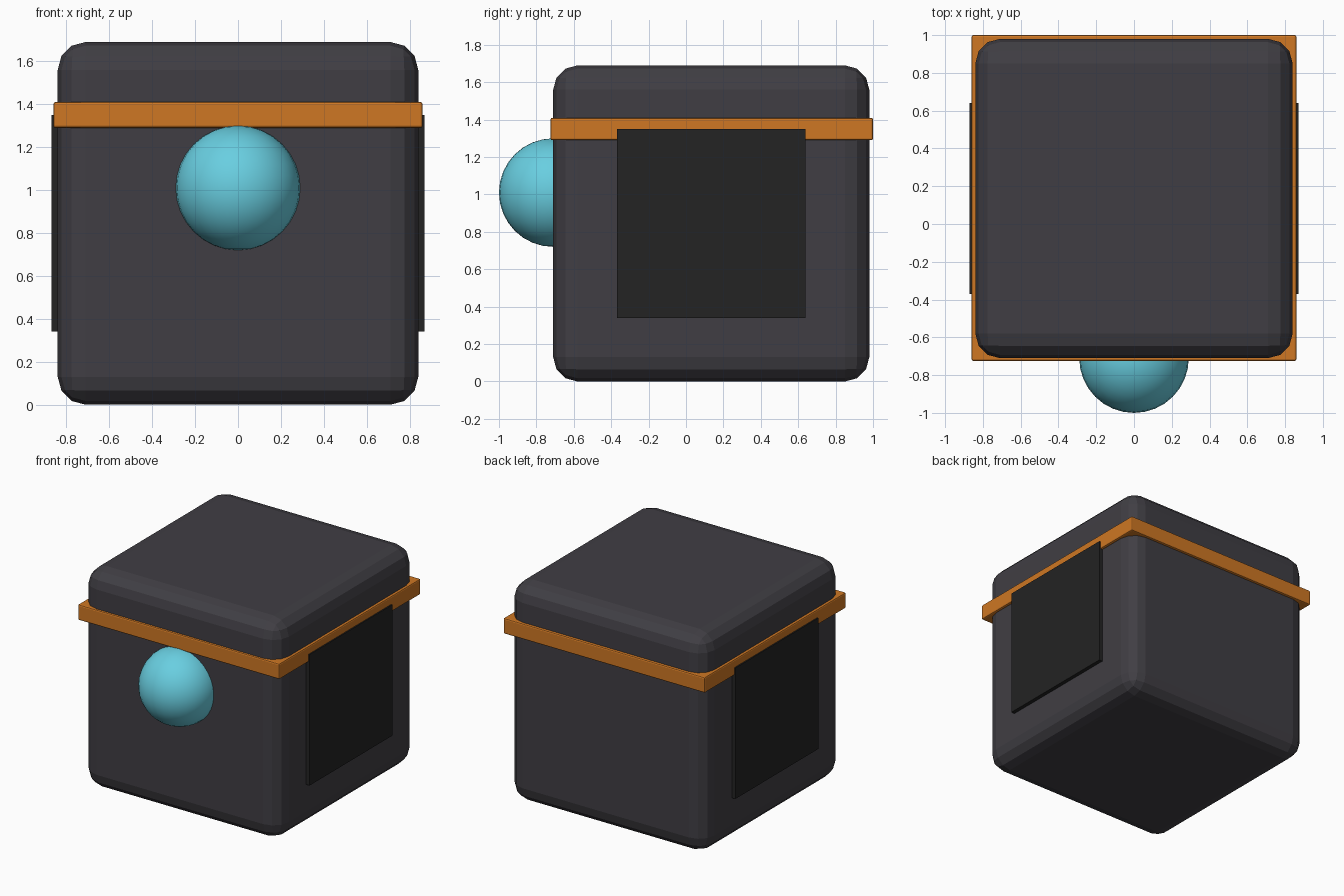
import bpy

cube = bpy.data.objects.get("Cube")
if cube:
    bpy.data.objects.remove(cube, do_unlink=True)


def material(name, rgb):
    mat = bpy.data.materials.new(name)
    mat.use_nodes = True
    mat.diffuse_color = (*rgb, 1)
    mat.node_tree.nodes["Principled BSDF"].inputs["Base Color"].default_value = (*rgb, 1)
    return mat


charcoal = material("charcoal", (0.051, 0.048, 0.057))
orange = material("orange", (0.62, 0.185, 0.017))
black = material("soft black", (0.017, 0.017, 0.017))
cyan = material("cyan", (0.14, 0.62, 0.75))


def box(name, low, high, mat, bevel=0, segments=1):
    """Box between two corners, with optional rounded edges."""
    centre = [(a + b) / 2 for a, b in zip(low, high)]
    bpy.ops.mesh.primitive_cube_add(size=1, location=centre)
    obj = bpy.context.object
    obj.name = name
    obj.scale = [b - a for a, b in zip(low, high)]
    bpy.ops.object.transform_apply(location=False, rotation=False, scale=True)
    obj.data.materials.append(mat)
    if bevel:
        mod = obj.modifiers.new("rounded edges", "BEVEL")
        mod.width = bevel
        mod.segments = segments
    return obj


# Rounded body
box("body", (-0.84, -0.71, 0), (0.84, 0.98, 1.69), charcoal, 0.13, 3)

# Band around the upper body
box("band", (-0.86, -0.725, 1.29), (0.86, 1.0, 1.41), orange, 0.01, 2)

# Square panel on each side
for side, name in ((1, "left_panel"), (-1, "right_panel")):
    inner, outer = sorted((side * 0.82, side * 0.87))
    box(name, (inner, -0.37, 0.34), (outer, 0.64, 1.35), black)

# Ball half sunk into the front
bpy.ops.mesh.primitive_uv_sphere_add(segments=32, ring_count=16, radius=0.29,
                                     location=(0, -0.71, 1.01))
ball = bpy.context.object
ball.name = "front_ball"
ball.data.materials.append(cyan)
bpy.ops.object.shade_smooth()
